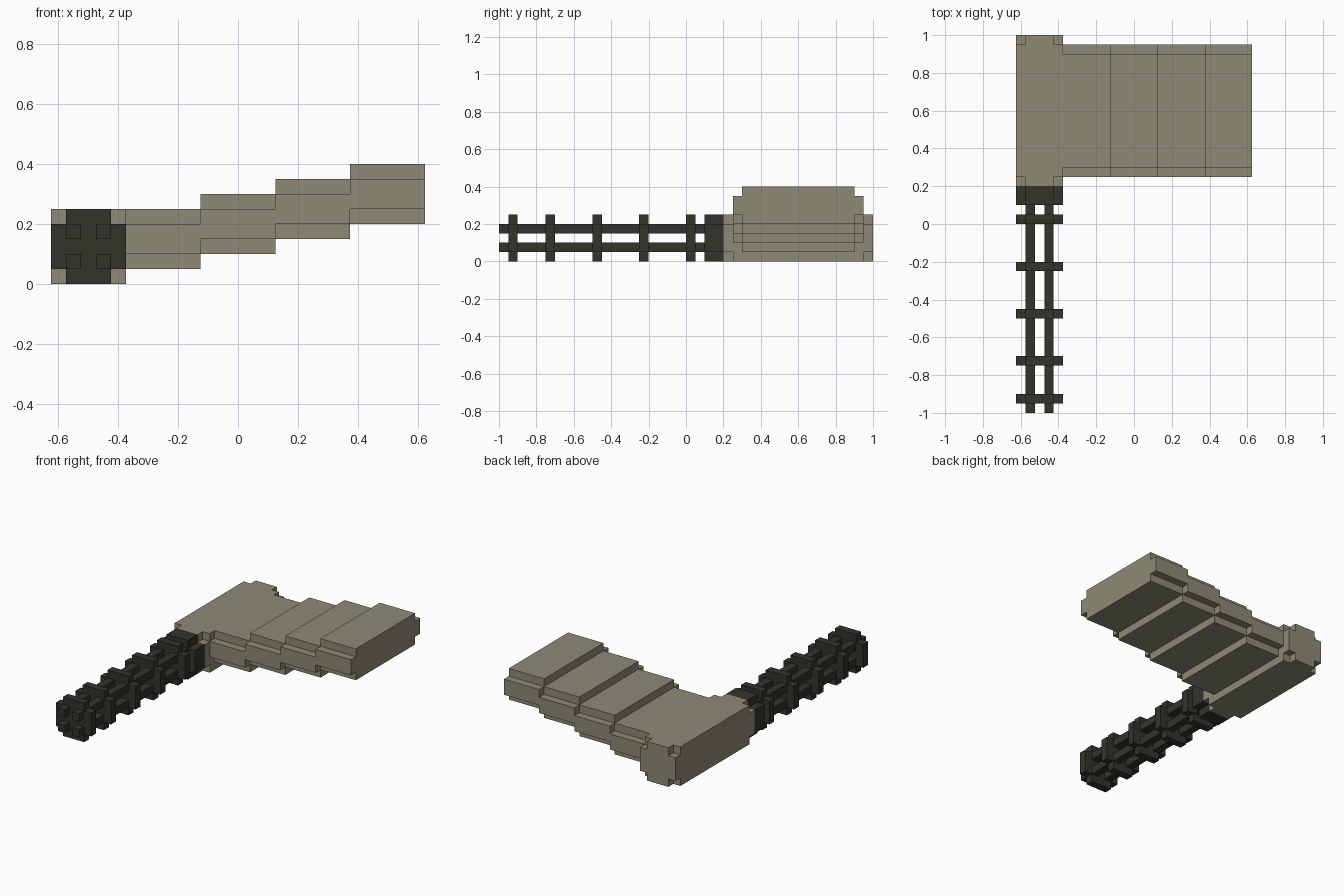
import bpy, bmesh

if "Cube" in bpy.data.objects:
    bpy.data.objects.remove(bpy.data.objects["Cube"])

U = 0.05  # block size


def material(name, rgb):
    m = bpy.data.materials.new(name)
    m.diffuse_color = (*rgb, 1)
    m.use_nodes = True
    m.node_tree.nodes["Principled BSDF"].inputs["Base Color"].default_value = m.diffuse_color
    return m


STONE = material("grey_tan", (0.27, 0.254, 0.181))
DARK = material("dark_wrap", (0.034, 0.033, 0.024))


def rect(a0, a1, b0, b1):
    return [(a0, b0), (a1, b0), (a1, b1), (a0, b1)]


def notched(a0, a1, b0, b1, u=U):
    """Rectangle with a square step cut out of each corner."""
    return [(a0 + u, b0), (a1 - u, b0), (a1 - u, b0 + u), (a1, b0 + u),
            (a1, b1 - u), (a1 - u, b1 - u), (a1 - u, b1), (a0 + u, b1),
            (a0 + u, b1 - u), (a0, b1 - u), (a0, b0 + u), (a0 + u, b0 + u)]


def build(name, mat, prisms):
    """Each prism is (axis, profile, start, end); profile is (x,z) along y or (y,z) along x."""
    bm = bmesh.new()
    for axis, prof, s, e in prisms:
        def ring(t):
            return [bm.verts.new((a, t, b) if axis == 'y' else (t, a, b)) for a, b in prof]
        r0, r1 = ring(s), ring(e)
        bm.faces.new(r0)
        bm.faces.new(r1)
        for i in range(len(prof)):
            j = (i + 1) % len(prof)
            bm.faces.new((r0[i], r0[j], r1[j], r1[i]))
    bmesh.ops.recalc_face_normals(bm, faces=bm.faces)
    me = bpy.data.meshes.new(name)
    bm.to_mesh(me)
    bm.free()
    me.materials.append(mat)
    ob = bpy.data.objects.new(name, me)
    bpy.context.collection.objects.link(ob)
    return ob


X0, X1, Z0, Z1 = -0.625, -0.375, 0.0, 0.25
plus = notched(X0, X1, Z0, Z1)

# Handle: four thin rods held by cross-shaped rings and a collar
rods = [('y', rect(x, x + U, z, z + U), -1.0, 0.1)
        for x in (-0.575, -0.475) for z in (0.05, 0.15)]
build("handle_rods", DARK, rods)
for i, y in enumerate((-0.95, -0.75, -0.5, -0.25, 0.0)):
    build(f"handle_ring_{i + 1}", DARK, [('y', plus, y, y + U)])
build("handle_collar", DARK, [('y', plus, 0.1, 0.2)])

# Head block with its eight corners notched
build("head_block", STONE, [('y', plus, 0.2, 0.25),
                            ('y', rect(X0, X1, Z0, Z1), 0.25, 0.95),
                            ('y', plus, 0.95, 1.0)])

# Blade: four segments stepping upward
for i in range(4):
    z, x = 0.05 + U * i, X1 + 0.25 * i
    build(f"blade_segment_{i + 1}", STONE,
          [('x', notched(0.25, 0.95, z, z + 0.2), x, x + 0.25)])
